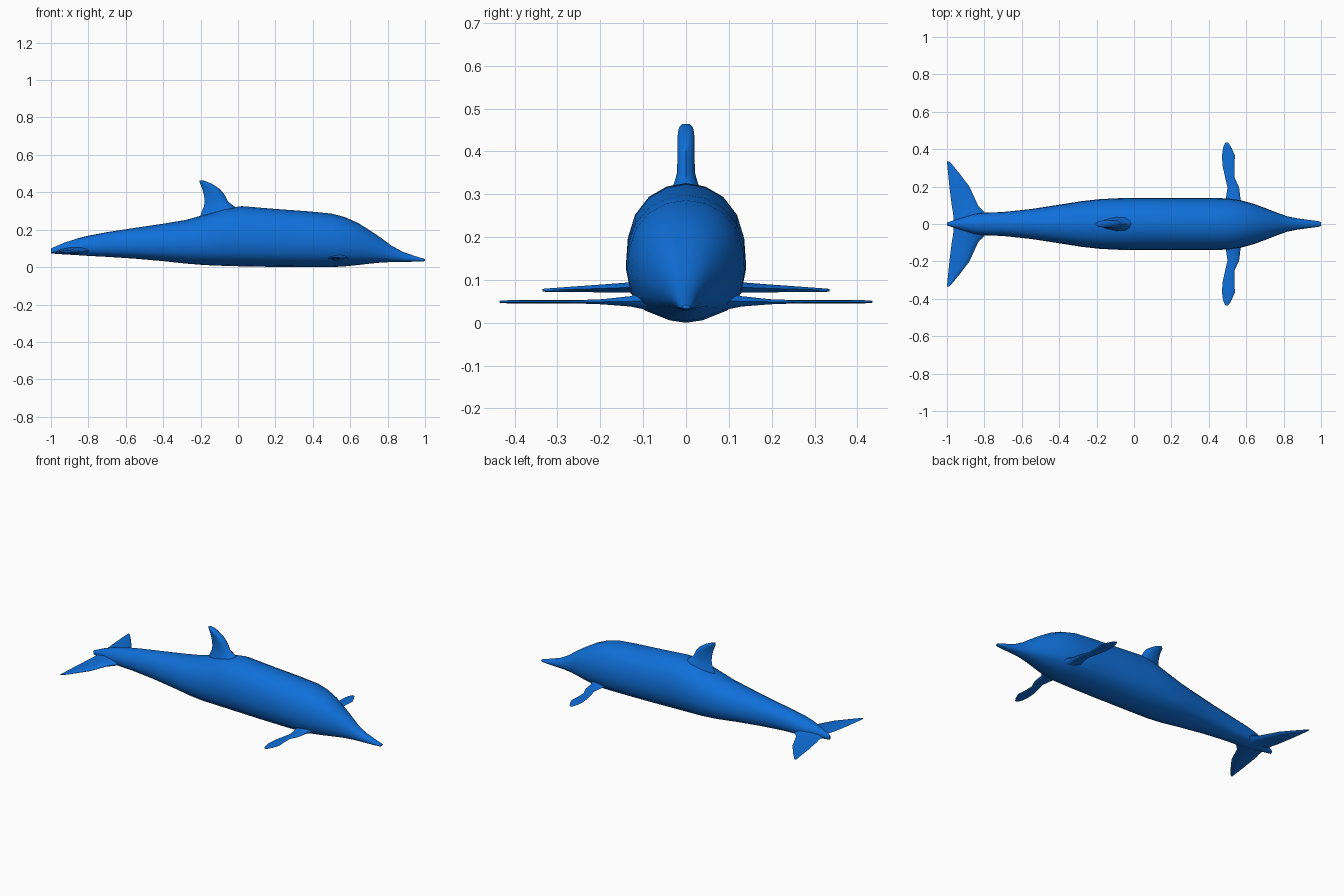
import bpy, bmesh, math

cube = bpy.data.objects.get("Cube")
if cube:
    bpy.data.objects.remove(cube, do_unlink=True)

BLUE = (0.005, 0.16, 0.69, 1.0)
skin = bpy.data.materials.new("ocean_blue")
skin.diffuse_color = BLUE
skin.use_nodes = True
bsdf = skin.node_tree.nodes["Principled BSDF"]
bsdf.inputs["Base Color"].default_value = BLUE
bsdf.inputs["Roughness"].default_value = 0.6


def loft(name, rings, angle=50):
    """Skin a list of equal-length closed rings and cap both ends."""
    bm = bmesh.new()
    rows = [[bm.verts.new(p) for p in ring] for ring in rings]
    n = len(rows[0])
    for a, b in zip(rows, rows[1:]):
        for i in range(n):
            j = (i + 1) % n
            bm.faces.new((a[i], a[j], b[j], b[i]))
    bm.faces.new(rows[0])
    bm.faces.new(rows[-1])
    bmesh.ops.recalc_face_normals(bm, faces=bm.faces)
    mesh = bpy.data.meshes.new(name)
    bm.to_mesh(mesh)
    bm.free()
    mesh.materials.append(skin)
    obj = bpy.data.objects.new(name, mesh)
    bpy.context.collection.objects.link(obj)
    bpy.ops.object.select_all(action='DESELECT')
    obj.select_set(True)
    bpy.context.view_layer.objects.active = obj
    bpy.ops.object.shade_smooth_by_angle(angle=math.radians(angle))
    return obj


# Streamlined fin section: (chord fraction, thickness fraction)
UPPER = [(0, 0), (0.08, 0.6), (0.25, 1), (0.5, 0.95), (0.8, 0.5), (1, 0)]
FOIL = UPPER + [(c, -t) for c, t in UPPER[-2:0:-1]]


def foil(lead, trail, half):
    return [(lead + (trail - lead) * c, half * t) for c, t in FOIL]


# Body: x, bottom z, top z, half width
STATIONS = [
    (-1.00, 0.073, 0.100, 0.008), (-0.93, 0.068, 0.130, 0.030),
    (-0.86, 0.064, 0.153, 0.052), (-0.80, 0.060, 0.168, 0.060),
    (-0.70, 0.055, 0.187, 0.064), (-0.55, 0.045, 0.210, 0.080),
    (-0.40, 0.032, 0.232, 0.103), (-0.28, 0.019, 0.252, 0.122),
    (-0.18, 0.011, 0.280, 0.133), (-0.08, 0.007, 0.312, 0.138),
    (0.02, 0.004, 0.326, 0.140), (0.20, 0.001, 0.311, 0.140),
    (0.38, 0.000, 0.298, 0.140), (0.50, 0.000, 0.286, 0.137),
    (0.57, 0.004, 0.268, 0.127), (0.64, 0.011, 0.237, 0.108),
    (0.70, 0.018, 0.200, 0.086), (0.76, 0.024, 0.160, 0.062),
    (0.82, 0.027, 0.115, 0.041), (0.88, 0.028, 0.082, 0.029),
    (0.95, 0.029, 0.058, 0.020), (0.99, 0.030, 0.046, 0.014),
    (1.00, 0.033, 0.042, 0.009),
]
# Half cross-section from belly keel to back: (width fraction, height fraction)
HALF = [(0, 0), (0.28, 0.02), (0.70, 0.10), (0.92, 0.23), (1, 0.42),
        (0.97, 0.60), (0.85, 0.77), (0.62, 0.90), (0.32, 0.975), (0, 1)]
SECTION = HALF + [(-w, h) for w, h in HALF[-2:0:-1]]
loft("body", [[(x, w * hw, lo + h * (hi - lo)) for w, h in SECTION]
              for x, lo, hi, hw in STATIONS], 60)

# Dorsal fin: z, leading x, trailing x, half thickness
DORSAL = [
    (0.250, 0.030, -0.210, 0.055), (0.295, 0.015, -0.195, 0.042),
    (0.325, -0.020, -0.182, 0.028), (0.350, -0.053, -0.178, 0.021),
    (0.385, -0.070, -0.182, 0.020), (0.418, -0.098, -0.191, 0.020),
    (0.445, -0.138, -0.202, 0.019), (0.458, -0.170, -0.207, 0.015),
    (0.464, -0.190, -0.205, 0.009),
]
loft("dorsal_fin", [[(x, t, z) for x, t in foil(a, b, h)]
                    for z, a, b, h in DORSAL])

# Side fins: distance from centre, leading x, trailing x, mid z, half thickness
PECTORAL = [
    (0.080, 0.600, 0.470, 0.052, 0.024), (0.130, 0.570, 0.490, 0.050, 0.012),
    (0.195, 0.562, 0.500, 0.049, 0.006), (0.250, 0.537, 0.487, 0.049, 0.004),
    (0.310, 0.536, 0.474, 0.049, 0.004), (0.365, 0.540, 0.470, 0.049, 0.004),
    (0.405, 0.523, 0.476, 0.049, 0.004), (0.430, 0.508, 0.485, 0.049, 0.003),
    (0.435, 0.502, 0.490, 0.049, 0.002),
]
FLUKE = [
    (0.000, -0.780, -0.962, 0.090, 0.026), (0.065, -0.800, -0.968, 0.086, 0.017),
    (0.095, -0.832, -0.974, 0.084, 0.013), (0.200, -0.880, -0.987, 0.080, 0.009),
    (0.270, -0.933, -0.994, 0.078, 0.006), (0.325, -0.978, -0.999, 0.076, 0.004),
    (0.335, -0.990, -1.000, 0.076, 0.003),
]
for side, s in (("front", -1), ("back", 1)):
    for part, table in (("pectoral_fin", PECTORAL), ("tail_fluke", FLUKE)):
        loft(f"{part}_{side}", [[(x, s * y, z + t) for x, t in foil(a, b, h)]
                                for y, a, b, z, h in table])
